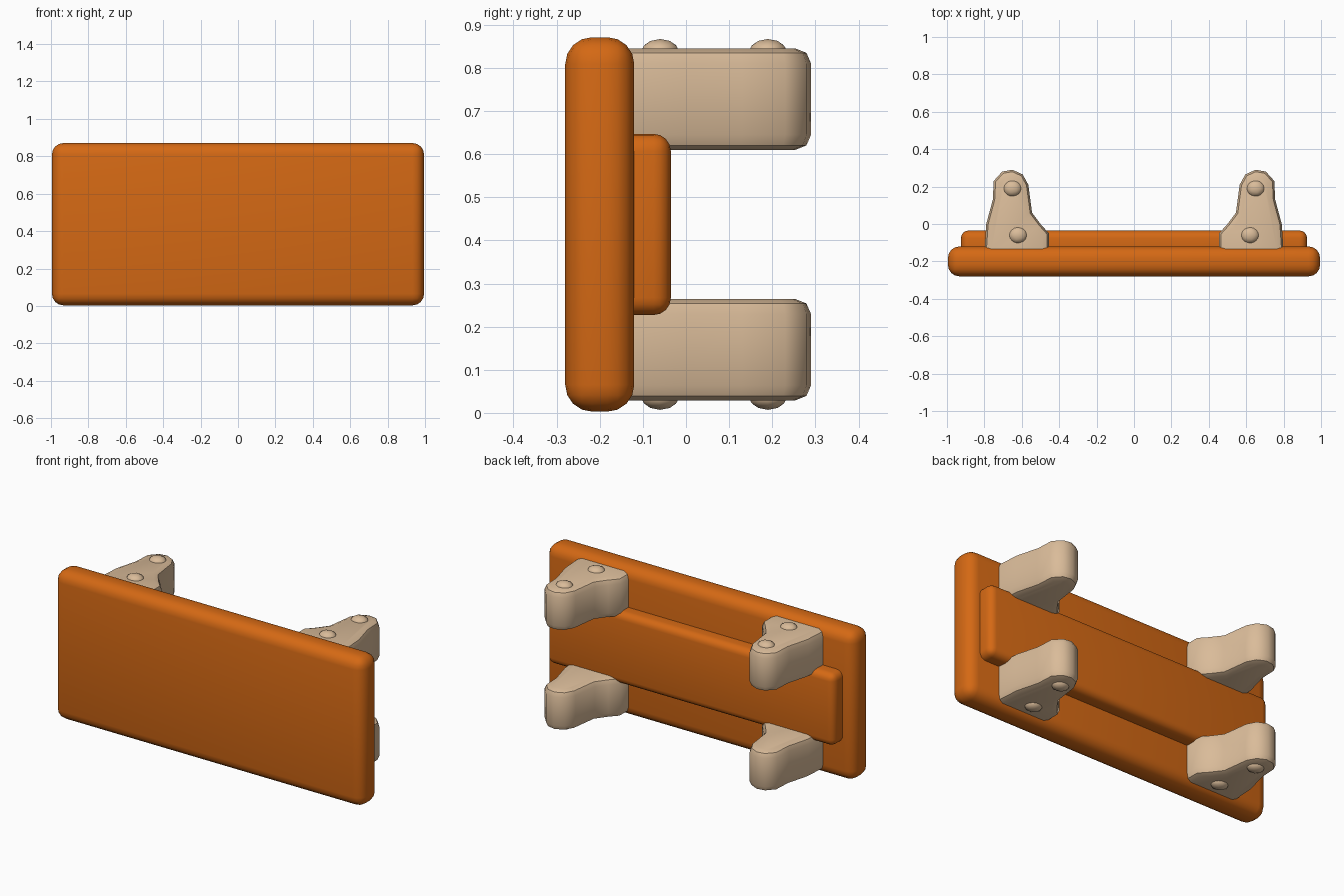
import bpy, bmesh, math
from mathutils import Matrix, Vector

MID_Z = 0.437

if "Cube" in bpy.data.objects:
    bpy.data.objects.remove(bpy.data.objects["Cube"], do_unlink=True)


def material(name, color):
    mat = bpy.data.materials.new(name)
    mat.use_nodes = True
    mat.diffuse_color = color
    mat.node_tree.nodes["Principled BSDF"].inputs["Base Color"].default_value = color
    return mat


orange = material("orange paint", (0.66, 0.14, 0.007, 1))
tan = material("tan wood", (0.70, 0.50, 0.32, 1))


def add_object(name, bm, mat, mirrored=False):
    bmesh.ops.recalc_face_normals(bm, faces=bm.faces[:])
    mesh = bpy.data.meshes.new(name)
    bm.to_mesh(mesh)
    bm.free()
    mesh.materials.append(mat)
    obj = bpy.data.objects.new(name, mesh)
    bpy.context.collection.objects.link(obj)
    obj.location.z = MID_Z
    if mirrored:
        mod = obj.modifiers.new("four corners", 'MIRROR')
        mod.use_axis = (True, False, True)
        mod.use_clip = False
        mod.use_mirror_merge = False
    bpy.ops.object.select_all(action='DESELECT')
    obj.select_set(True)
    bpy.context.view_layer.objects.active = obj
    bpy.ops.object.shade_smooth_by_angle(angle=math.radians(40))
    return obj


def rounded_slab(name, size, y, radius, mat):
    bm = bmesh.new()
    bmesh.ops.create_cube(bm, size=1)
    bmesh.ops.scale(bm, vec=size, verts=bm.verts)
    bmesh.ops.translate(bm, vec=(0, y, 0), verts=bm.verts)
    bmesh.ops.bevel(bm, geom=bm.edges[:], offset=radius, segments=4,
                    profile=0.5, affect='EDGES')
    return add_object(name, bm, mat)


# Table top standing on its long edge, with the apron behind it
rounded_slab("table_top", (1.99, 0.16, 0.868), -0.20, 0.062, orange)
rounded_slab("apron", (1.85, 0.15, 0.42), -0.11, 0.04, orange)

# Flared leg: outline seen from above, extruded along the table width
outline = [(0.455, -0.15), (0.455, -0.05), (0.50, 0.0), (0.545, 0.06),
           (0.565, 0.21), (0.595, 0.265), (0.65, 0.29), (0.705, 0.28),
           (0.75, 0.23), (0.755, 0.13), (0.79, 0.0), (0.80, -0.15)]
bm = bmesh.new()
base = bm.faces.new([bm.verts.new((x, y, 0.173)) for x, y in outline])
grown = bmesh.ops.extrude_face_region(bm, geom=[base])["geom"]
bmesh.ops.translate(bm, vec=(0, 0, 0.235),
                    verts=[v for v in grown if isinstance(v, bmesh.types.BMVert)])
rims = [e for e in bm.edges
        if abs(e.verts[0].co.z - e.verts[1].co.z) < 0.01
        and max(v.co.y for v in e.verts) > -0.14]
bmesh.ops.bevel(bm, geom=rims, offset=0.035, segments=2, profile=0.5, affect='EDGES')
add_object("legs", bm, tan, mirrored=True)

# Low knobs on the outer side of each leg
bm = bmesh.new()
for x, y in ((0.65, 0.19), (0.62, -0.06)):
    place = Matrix.Translation((x, y, 0.400)) @ Matrix.Diagonal((0.05, 0.045, 0.03, 1))
    bmesh.ops.create_icosphere(bm, subdivisions=2, radius=1, matrix=place)
add_object("leg_knobs", bm, tan, mirrored=True)
